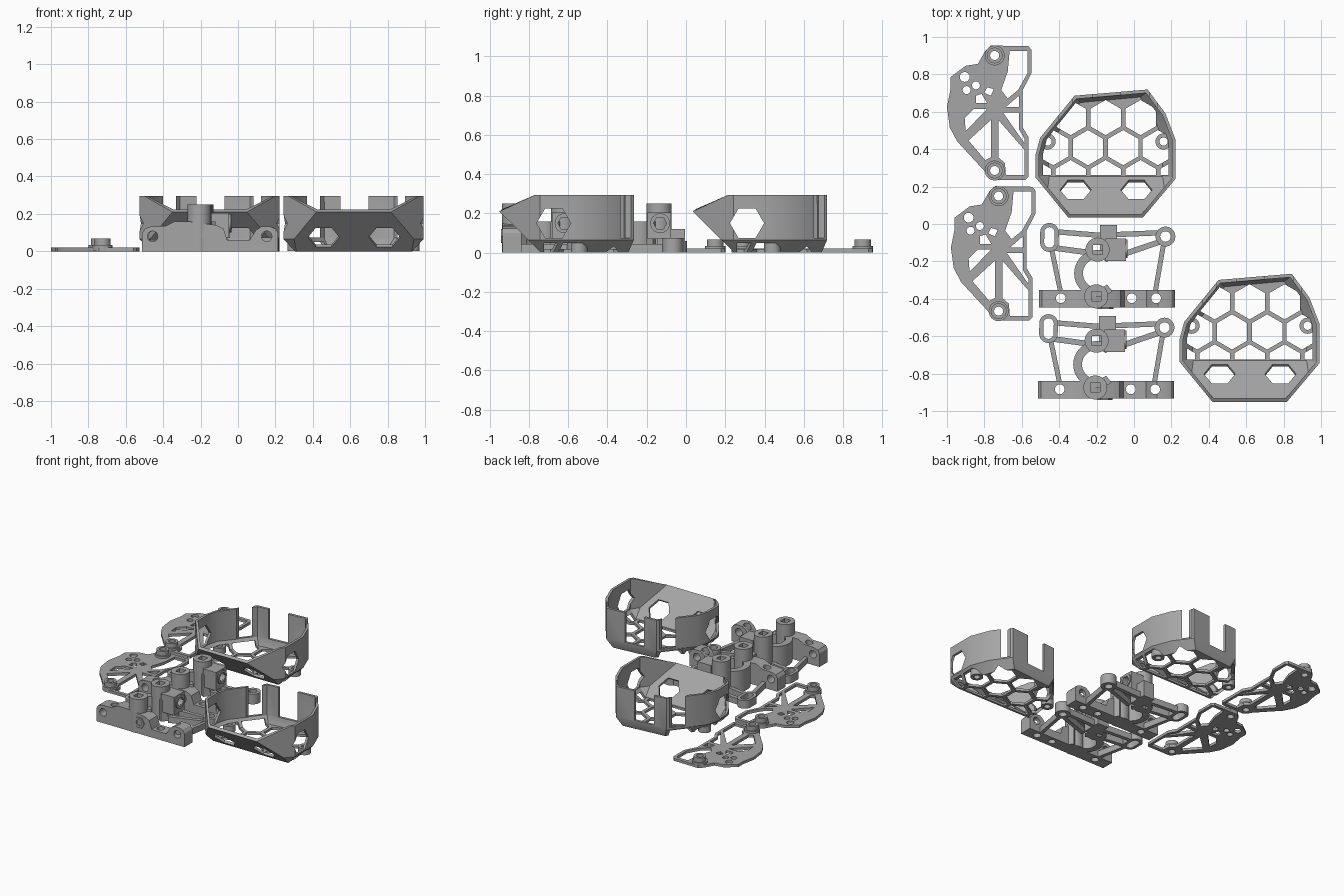
import bpy, bmesh, math
from mathutils import Matrix, Vector

scene = bpy.context.scene
if "Cube" in scene.objects:
    bpy.data.objects.remove(scene.objects["Cube"])

mat = bpy.data.materials.new("grey_plastic")
mat.use_nodes = True
GREY = (0.38, 0.38, 0.38, 1)
mat.diffuse_color = GREY
mat.node_tree.nodes["Principled BSDF"].inputs["Base Color"].default_value = GREY

# Axis maps for slabs drawn in the XZ and YZ planes
ALONG_Y = Matrix.Rotation(math.pi / 2, 4, 'X')
ALONG_X = Matrix(((0, 0, 1, 0), (1, 0, 0, 0), (0, 1, 0, 0), (0, 0, 0, 1)))


def ngon(x, y, r, n=32, turn=0.0):
    return [(x + r * math.cos(turn + math.tau * i / n),
             y + r * math.sin(turn + math.tau * i / n)) for i in range(n)]


def rect(x0, y0, x1, y1):
    return [(x0, y0), (x1, y0), (x1, y1), (x0, y1)]


def stadium(x, y, r, h):
    return [(px, py + (h if py > y else -h)) for px, py in ngon(x, y, r, 32, 0.01)]


def strip(a, b, w):
    a, b = Vector(a), Vector(b)
    d = (b - a).normalized() * w / 2
    n = Vector((-d.y, d.x))
    return [tuple(p) for p in (a + n, a - n, b - n, b + n)]


def add(name, mesh):
    mesh.materials.clear()
    mesh.materials.append(mat)
    ob = bpy.data.objects.new(name, mesh)
    scene.collection.objects.link(ob)
    return ob


def slab(name, loops, z0, z1, matrix=Matrix()):
    """Flat outline with holes, extruded from z0 to z1."""
    cu = bpy.data.curves.new(name, 'CURVE')
    cu.dimensions, cu.fill_mode = '2D', 'BOTH'
    cu.extrude = (z1 - z0) / 2
    for loop in loops:
        sp = cu.splines.new('POLY')
        sp.points.add(len(loop) - 1)
        for p, (x, y) in zip(sp.points, loop):
            p.co = (x, y, 0, 1)
        sp.use_cyclic_u = True
    tmp = bpy.data.objects.new(name + "_outline", cu)
    scene.collection.objects.link(tmp)
    bpy.context.view_layer.update()
    dg = bpy.context.evaluated_depsgraph_get()
    mesh = bpy.data.meshes.new_from_object(tmp.evaluated_get(dg))
    bpy.data.objects.remove(tmp)
    mesh.transform(matrix @ Matrix.Translation((0, 0, (z0 + z1) / 2)))
    bm = bmesh.new()
    bm.from_mesh(mesh)
    bmesh.ops.remove_doubles(bm, verts=bm.verts, dist=1e-5)
    bmesh.ops.recalc_face_normals(bm, faces=bm.faces)
    bm.to_mesh(mesh)
    bm.free()
    return add(name, mesh)


def apply_mods(ob):
    bpy.context.view_layer.update()
    dg = bpy.context.evaluated_depsgraph_get()
    mesh = bpy.data.meshes.new_from_object(ob.evaluated_get(dg))
    ob.modifiers.clear()
    ob.data = mesh


def cut(ob, cutters):
    for c in cutters:
        c.hide_render = True
        m = ob.modifiers.new("cut", 'BOOLEAN')
        m.operation, m.solver, m.object = 'DIFFERENCE', 'EXACT', c
    apply_mods(ob)
    for c in cutters:
        bpy.data.objects.remove(c)


def place(parts, first, second):
    """Move the parts to the first spot and put a linked copy at the second."""
    for ob in parts:
        bpy.ops.object.select_all(action='DESELECT')
        ob.select_set(True)
        bpy.context.view_layer.objects.active = ob
        bpy.ops.object.shade_smooth_by_angle(angle=math.radians(28))
        twin = ob.copy()
        twin.name = "second_" + ob.name
        scene.collection.objects.link(twin)
        ob.location = (*first, 0)
        twin.location = (*second, 0)


# Spoked side plate
outline = [(-.05, .33), (-.02, .358), (.18, .355), (.197, .335), (.197, .21), (.15, .12),
           (.15, -.08), (.18, -.13), (.18, -.345), (.165, -.36), (-.02, -.36), (-.057, -.31),
           (-.2, -.155), (-.24, -.08), (-.255, .03), (-.235, .13), (-.235, .19),
           (-.155, .25), (-.09, .26)]
windows = [
    [(.08, .33), (.175, .33), (.175, .21), (.125, .12), (.07, .075), (.035, .12), (.07, .22)],
    [(.06, .03), (.13, .09), (.13, .03)],
    [(.045, 0), (.13, 0), (.13, -.09), (.16, -.14), (.16, -.165)],
    [(.02, -.04), (.16, -.2), (.16, -.335), (.06, -.335), (.055, -.27), (.02, -.24)],
    [(-.02, -.04), (-.02, -.24), (-.05, -.255), (-.14, -.15)],
    [(-.11, .02), (-.04, .02), (-.155, -.1), (-.16, -.03)],
    [(-.1, .09), (-.07, .1), (-.04, .05), (-.1, .05)],
    [(-.04, .135), (-.005, .125), (-.02, .09), (-.055, .105)]]
rounds = [ngon(-.16, .19, .026), ngon(-.15, .12, .021), ngon(-.1, .145, .021)]
bolt_holes = [ngon(0, y, .024) for y in (.305, -.31)]
plate = [slab("side_plate", [outline] + windows + rounds + bolt_holes, 0, .02)]
for label, y, hole in (("back", .305, bolt_holes[0]), ("front", -.31, bolt_holes[1])):
    plate.append(slab(label + "_plate_foot", [ngon(0, y, .053), hole], .002, .035))
    plate.append(slab(label + "_plate_boss", [ngon(0, y, .042), hole], .03, .068))
place(plate, (-.745, .596), (-.724, -.156))

# Open basket: tapered shell trimmed by two sloping planes at the front
rim = [(-.18, -.36), (.18, -.36), (.374, -.13), (.374, .08), (.32, .22), (.225, .348),
       (-.166, .315), (-.35, .09), (-.374, 0), (-.374, -.123)]
bm = bmesh.new()
rings = [[bm.verts.new((x * s, y * t, z)) for x, y in rim]
         for s, t, z in ((.84, .92, 0), (1, 1, .065), (1, 1, .295))]
bm.faces.new(rings[0][::-1])
for low, high in zip(rings, rings[1:]):
    for i in range(len(rim)):
        j = (i + 1) % len(rim)
        bm.faces.new((low[i], low[j], high[j], high[i]))
tip = (0, -.337, .21)
for normal in ((0, -.085, .182), (0, -.21, -.212)):
    res = bmesh.ops.bisect_plane(bm, geom=bm.verts[:] + bm.edges[:] + bm.faces[:], dist=1e-5,
                                 plane_co=tip, plane_no=normal, clear_outer=True)
bmesh.ops.remove_doubles(bm, verts=bm.verts, dist=1e-4)
slope = Vector((0, -.21, -.212)).normalized()
ring = [v for v in bm.verts if abs((v.co - Vector(tip)).dot(slope)) < 1e-4]
ring.sort(key=lambda v: math.atan2(v.co.z - .1, v.co.x))
bm.faces.new(ring)
bmesh.ops.recalc_face_normals(bm, faces=bm.faces)
floor = min(bm.faces, key=lambda f: f.calc_center_median().z)
if floor.normal.z > 0:
    bmesh.ops.reverse_faces(bm, faces=bm.faces)
mesh = bpy.data.meshes.new("basket")
bm.to_mesh(mesh)
bm.free()
basket = add("basket", mesh)
shell = basket.modifiers.new("wall", 'SOLIDIFY')
shell.thickness, shell.offset, shell.use_even_offset = .018, -1, True
apply_mods(basket)

# Honeycomb floor, side and slope windows, gaps in the back wall
cells = []
for y, xs in ((.198, (-.187, 0, .187)), (.037, (-.28, -.094, .094, .28)),
              (-.123, (-.374, -.187, 0, .187, .374))):
    for x in xs:
        cells.append([(px, max(py, -.11)) for px, py in ngon(x, y, .094, 6, math.pi / 6)])
cutters = [slab("cell_cutter", [c], -.1, .05) for c in cells]
cutters.append(slab("side_cutter", [ngon(-.06, .15, .087, 6)], -.6, .6, ALONG_X))
tilt = Matrix.Translation((0, -.2, .075)) @ Matrix.Rotation(-math.pi / 4, 4, 'X')
cutters += [slab("slope_cutter", [ngon(x, 0, .084, 6)], -.06, .06, tilt) for x in (-.16, .165)]
cutters += [slab("gap_cutter", [rect(a, .1, b, .5)], .075, .4)
            for a, b in ((-.25, -.18), (-.07, .08), (.235, .275))]
cut(basket, cutters)
lugs = [slab(side + "_basket_lug", [ngon(x, .07, .043), ngon(x, .07, .022)], .002, .05)
        for side, x in (("right", -.31), ("left", .31))]
place([basket] + lugs, (-.152, .371), (.618, -.614))

# Clamp bracket: front bar with cross holes
profile = [(-.355, 0), (.37, 0), (.37, .1), (.355, .122), (.33, .132), (.28, .132), (.25, .11),
           (.22, .06), (.1, .06), (.08, .12), (.04, .14), (-.11, .16), (-.18, .16), (-.23, .135),
           (-.31, .132), (-.34, .122), (-.355, .1)]
bar = slab("front_bar", [profile, ngon(-.3, .08, .028), ngon(.31, .08, .028)],
           .125, .22, ALONG_Y)
cut(bar, [slab("bar_cutter", [ngon(x, -.17, .026)], -.1, .3) for x in (-.24, .14, .27)])
bracket = [bar]
bracket.append(slab("front_nut", [ngon(0, .085, .042, 6), ngon(0, .085, .022)],
                    .21, .228, ALONG_Y))

# C-shaped clamp and its tall bosses
arc = [math.radians(a) for a in range(50, 311, 10)]
jaw = [(-.043 + r * math.cos(a), -.037 + r * math.sin(a))
       for r, seq in ((.125, arc), (.078, arc[::-1])) for a in seq]
bracket.append(slab("clamp_jaw", [jaw], 0, .16))
for label, x, y in (("back", -.043, .09), ("front", -.05, -.16)):
    bracket.append(slab(label + "_boss", [ngon(x, y, .064), ngon(x, y, .036, 4, math.pi / 4)],
                        0, .25))

# Cross-bolt housing beside the clamp
bracket.append(slab("bolt_block", [rect(.03, .07, .15, .205), ngon(.095, .15, .034)],
                    0, .11, ALONG_X))
bracket.append(slab("bolt_collar", [ngon(.095, .15, .05), ngon(.095, .15, .034, 6)],
                    .1, .118, ALONG_X))
bracket.append(slab("back_block", [rect(-.03, .08, .06, .222)], 0, .12))

# Mounting eyes and thin arms
bracket.append(slab("slotted_eye", [stadium(-.3, .155, .05, .027), stadium(-.3, .155, .028, .027)],
                    0, .06))
bracket.append(slab("round_eye", [ngon(.32, .16, .053), ngon(.32, .16, .028)], 0, .075))
arms = [((-.29, .1), (-.24, -.14), .026), ((.31, .12), (.265, -.14), .026),
        ((-.28, .1), (-.06, .07), .03), ((.05, .05), (.3, .135), .03),
        ((-.26, .185), (-.01, .165), .028), ((.04, .17), (.29, .18), .028)]
bracket += [slab("arm_%d" % (i + 1), [strip(*a)], 0, .045) for i, a in enumerate(arms)]
place(bracket, (-.152, -.227), (-.157, -.714))
